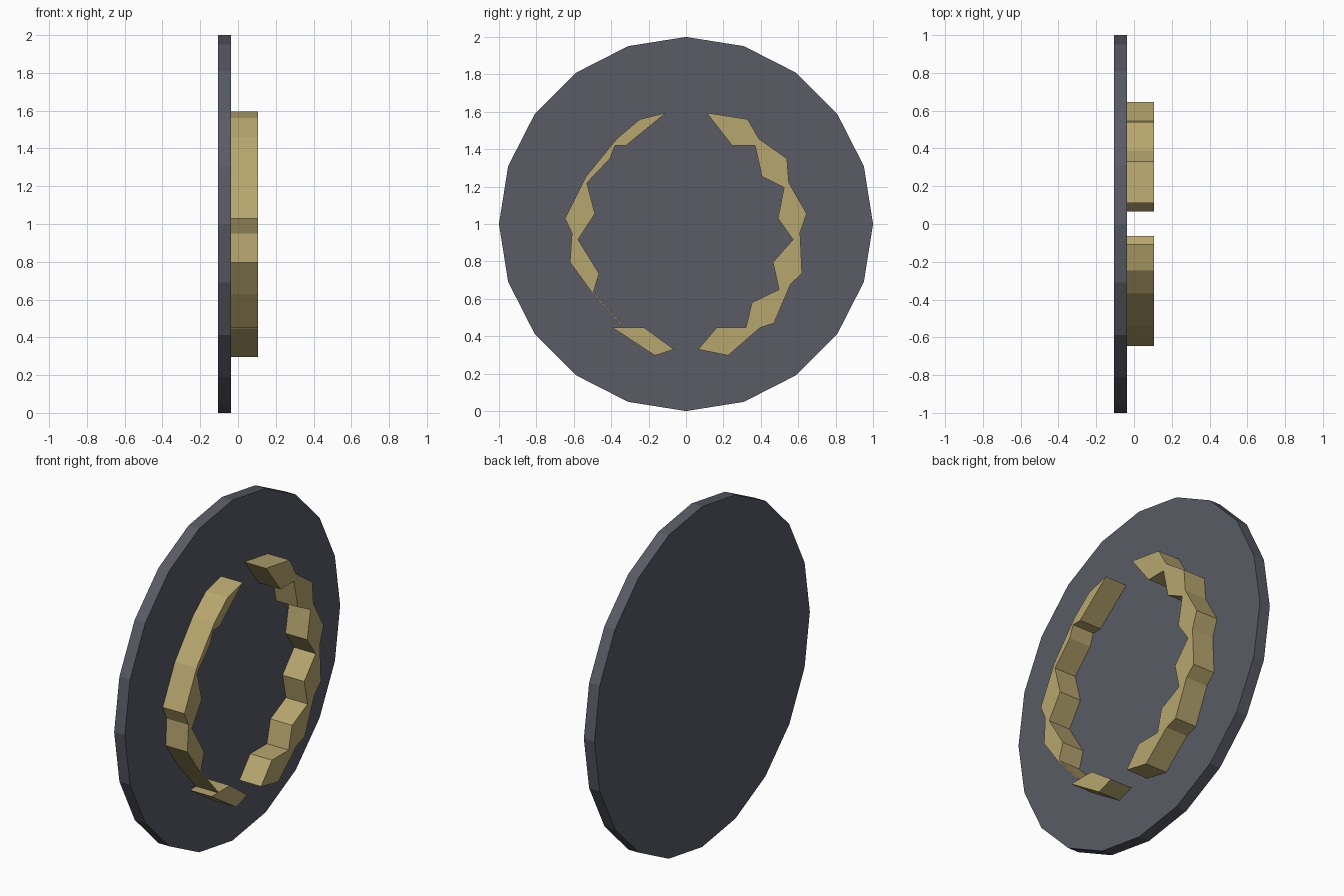
import bpy, bmesh, math

if "Cube" in bpy.data.objects:
    bpy.data.objects.remove(bpy.data.objects["Cube"])


def material(name, color):
    m = bpy.data.materials.new(name)
    m.diffuse_color = (*color, 1)
    m.use_nodes = True
    m.node_tree.nodes["Principled BSDF"].inputs["Base Color"].default_value = m.diffuse_color
    return m


def extruded(name, outlines, x0, x1, mat):
    """Extrude closed (y, z) outlines along x."""
    bm = bmesh.new()
    for pts in outlines:
        face = bm.faces.new([bm.verts.new((x0, y, z)) for y, z in pts])
        new = bmesh.ops.extrude_face_region(bm, geom=[face], use_keep_orig=True)["geom"]
        bmesh.ops.translate(bm, vec=(x1 - x0, 0, 0),
                            verts=[v for v in new if isinstance(v, bmesh.types.BMVert)])
    bmesh.ops.recalc_face_normals(bm, faces=bm.faces)
    mesh = bpy.data.meshes.new(name)
    bm.to_mesh(mesh)
    bm.free()
    mesh.materials.append(mat)
    obj = bpy.data.objects.new(name, mesh)
    bpy.context.collection.objects.link(obj)


slate = material("slate", (0.1, 0.105, 0.13))
gold = material("gold", (0.47, 0.38, 0.155))

# Twenty-sided backing disc
ring = [math.tau * i / 20 for i in range(20)]
extruded("disc", [[(math.cos(a), 1 + math.sin(a)) for a in ring]], -0.105, -0.036, slate)

# Right branch: outer leaf tips going down, inner edge coming back up
right = [(.11, 1.595), (.33, 1.56), (.39, 1.455), (.54, 1.35), (.55, 1.22),
         (.645, 1.055), (.61, .955), (.62, .735), (.56, .68), (.47, .47),
         (.395, .445), (.225, .297), (.065, .33), (.165, .447), (.32, .447),
         (.353, .58), (.497, .65), (.465, .795), (.572, .917), (.492, 1.03),
         (.524, 1.195), (.406, 1.254), (.369, 1.42), (.246, 1.42)]
extruded("right_branch", [right], -0.104, 0.105, gold)

# Left branch, slimmer, joined to its lowest leaf by a thin stem
left = [(-.107, 1.595), (-.246, 1.56), (-.369, 1.457), (-.535, 1.254),
        (-.647, 1.03), (-.61, .95), (-.62, .795), (-.5, .63), (-.34, .449),
        (-.333, .452), (-.495, .635), (-.465, .735), (-.577, .917),
        (-.487, 1.055), (-.53, 1.22), (-.406, 1.35), (-.38, 1.42), (-.32, 1.42)]
left_leaf = [(-.395, .447), (-.166, .297), (-.064, .33), (-.225, .447)]
extruded("left_branch", [left, left_leaf], -0.104, 0.105, gold)
